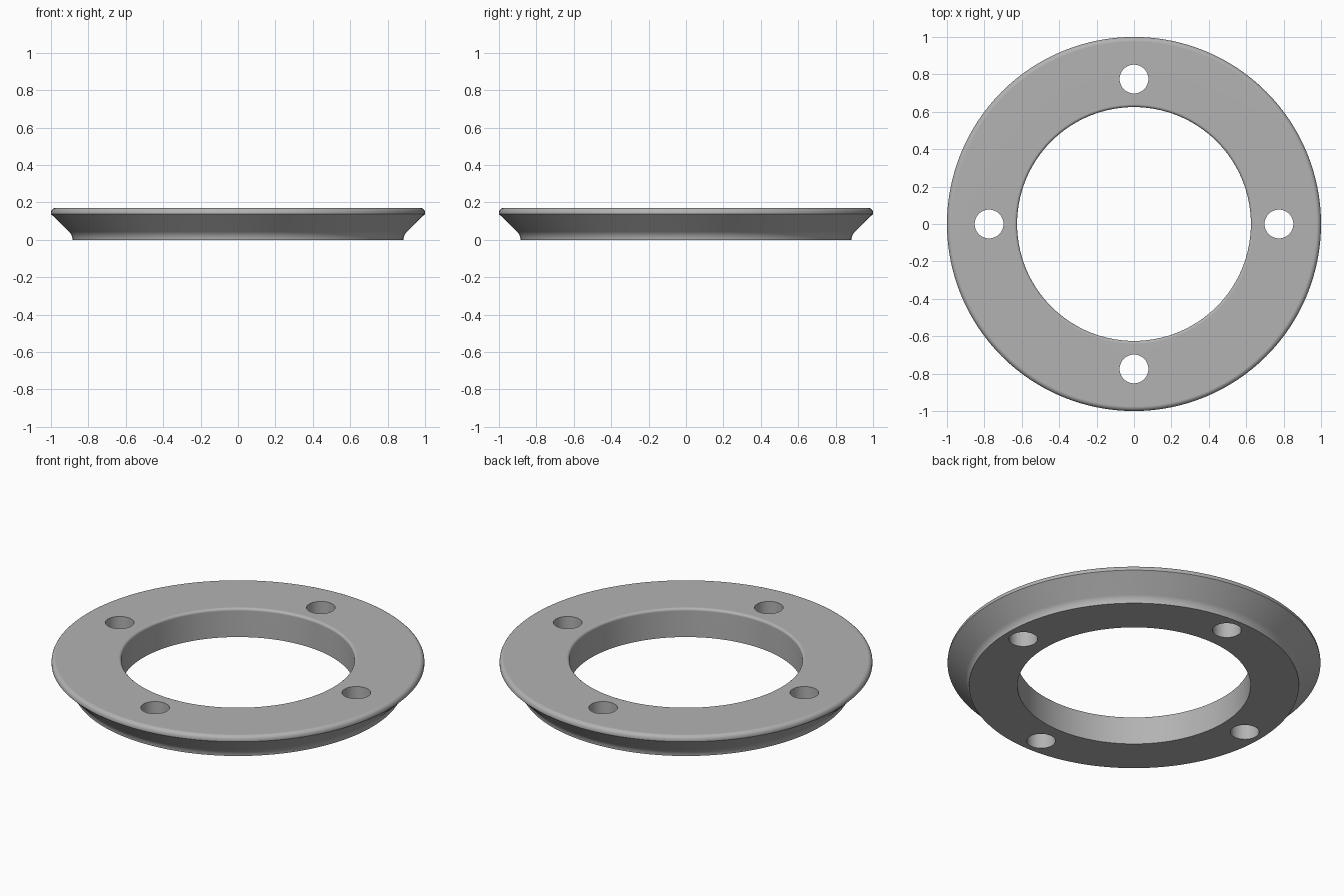
import bpy
import bmesh
from math import cos, sin, pi, radians
from mathutils import Vector, Matrix

cube = bpy.data.objects.get("Cube")
if cube:
    bpy.data.objects.remove(cube)

HEIGHT = 0.17
INNER, FOOT, OUTER = 0.625, 0.885, 1.0
HOLE_RADIUS, HOLE_CIRCLE = 0.077, 0.775
SEGMENTS = 128

grey = bpy.data.materials.new("plain grey")
grey.use_nodes = True
colour = (0.45, 0.45, 0.45, 1)
grey.diffuse_color = colour
grey.node_tree.nodes["Principled BSDF"].inputs["Base Color"].default_value = colour


def arc(r, z, radius, start, end, steps=5):
    """Points on an arc in the radius/height plane, angles in degrees."""
    angles = [radians(start + (end - start) * i / steps) for i in range(steps + 1)]
    return [(r + radius * cos(a), z + radius * sin(a)) for a in angles]


def add_object(name, bm):
    bmesh.ops.recalc_face_normals(bm, faces=bm.faces)
    mesh = bpy.data.meshes.new(name)
    bm.to_mesh(mesh)
    bm.free()
    mesh.materials.append(grey)
    obj = bpy.data.objects.new(name, mesh)
    bpy.context.collection.objects.link(obj)
    return obj


# Flange ring: closed cross-section turned around the z axis
lip, inner_round, fillet = 0.025, 0.015, 0.06
profile = [(INNER, 0)]
profile += arc(FOOT + fillet, 0, fillet, 180, 135)       # hollow above the foot
profile += [(OUTER, 0.138)]                              # sloping side
profile += arc(OUTER - lip, HEIGHT - lip, lip, 0, 90)    # rounded rim
profile += arc(INNER + inner_round, HEIGHT - inner_round, inner_round, 90, 180)

bm = bmesh.new()
rings = [[bm.verts.new((r * cos(a), r * sin(a), z)) for r, z in profile]
         for a in (2 * pi * i / SEGMENTS for i in range(SEGMENTS))]
for i, ring in enumerate(rings):
    following = rings[(i + 1) % SEGMENTS]
    for j in range(len(profile)):
        k = (j + 1) % len(profile)
        bm.faces.new((ring[j], following[j], following[k], ring[k]))
flange = add_object("flange_ring", bm)

# Four bolt holes, cut straight through
bm = bmesh.new()
for i in range(4):
    a = i * pi / 2
    place = Vector((HOLE_CIRCLE * cos(a), HOLE_CIRCLE * sin(a), HEIGHT / 2))
    bmesh.ops.create_cone(bm, cap_ends=True, segments=48, radius1=HOLE_RADIUS,
                          radius2=HOLE_RADIUS, depth=HEIGHT * 2,
                          matrix=Matrix.Translation(place))
cutter = add_object("bolt_hole_cutter", bm)
cutter.hide_render = True

cut = flange.modifiers.new("bolt holes", "BOOLEAN")
cut.operation = "DIFFERENCE"
cut.solver = "EXACT"
cut.object = cutter

# Apply the cut, then shade the curved sides smoothly
bpy.ops.object.select_all(action="DESELECT")
bpy.context.view_layer.objects.active = flange
flange.select_set(True)
bpy.ops.object.modifier_apply(modifier=cut.name)
bpy.data.objects.remove(cutter)
bpy.ops.object.shade_smooth_by_angle(angle=radians(32))
flat_normals = flange.modifiers.new("flat normals", "WEIGHTED_NORMAL")
flat_normals.keep_sharp = True
